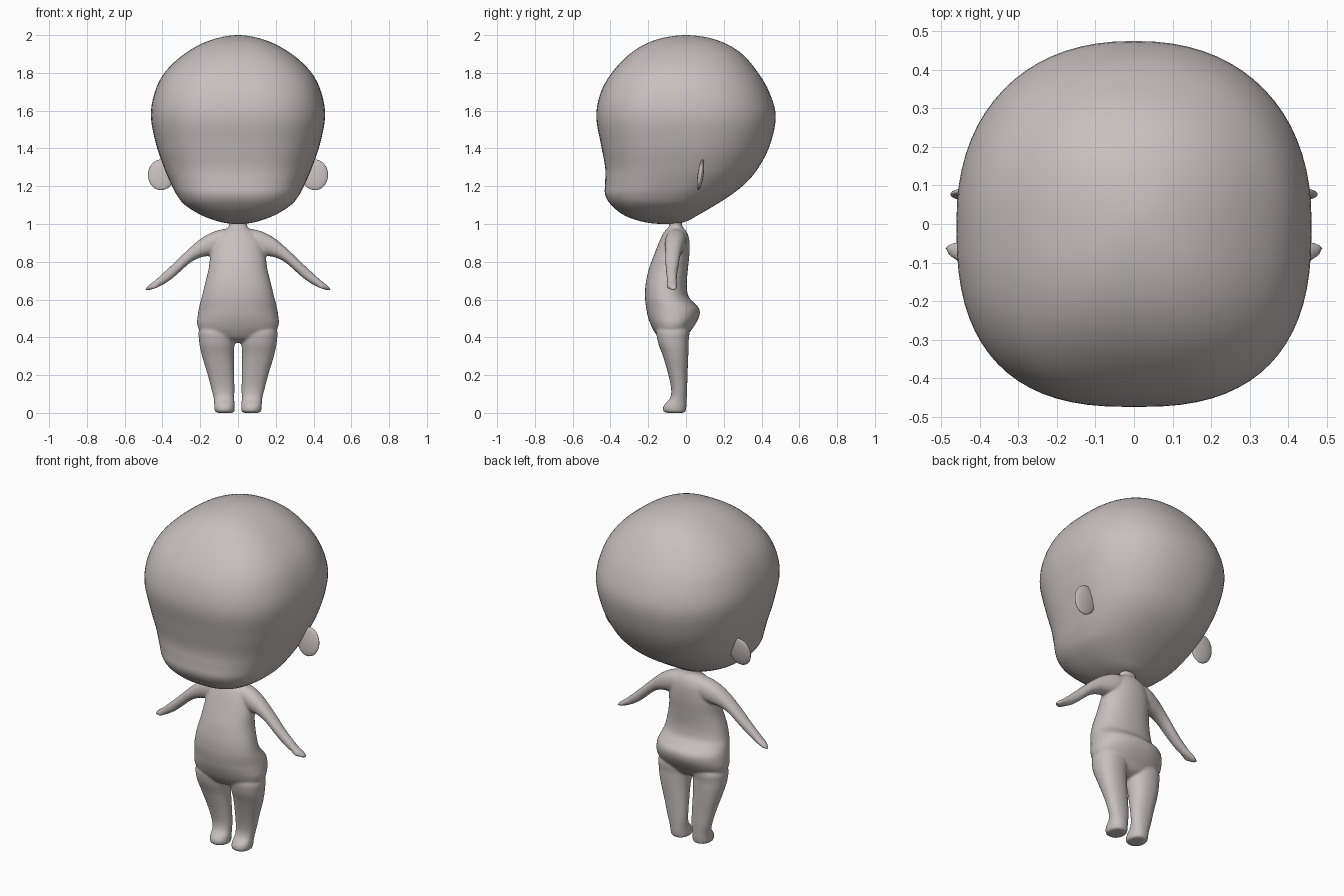
import bpy, bmesh, math
from mathutils import Matrix, Vector

if "Cube" in bpy.data.objects:
    bpy.data.objects.remove(bpy.data.objects["Cube"])

skin = bpy.data.materials.new("soft_pinkish_grey")
skin.diffuse_color = (0.58, 0.52, 0.52, 1)
skin.use_nodes = True
skin.node_tree.nodes["Principled BSDF"].inputs["Base Color"].default_value = skin.diffuse_color


def smooth_rows(rows, steps):
    """Catmull-Rom through the section rows, rounded over both poles."""
    def mirrored(r):
        return (r[0], r[1], -r[2], r[4], r[3])
    pts = [mirrored(rows[1])] + rows + [mirrored(rows[-2])]
    out = []
    for i in range(1, len(pts) - 2):
        for s in range(steps):
            t = s / steps
            out.append([0.5 * (2 * b + (c - a) * t + (2 * a - 5 * b + 4 * c - d) * t * t
                               + (3 * b - a - 3 * c + d) * t ** 3)
                        for a, b, c, d in zip(*pts[i - 1:i + 3])])
    return out + [list(rows[-1])]


def loft(bm, rows, place, segs=48, steps=5, n_front=2.2, n_back=2.2):
    """Rows: position, centre a, half width a, low b, high b."""
    rows = smooth_rows(rows, steps)
    rings = []
    for k, (t, ca, ha, lo, hi) in enumerate(rows):
        mid, hb = (lo + hi) / 2, (hi - lo) / 2
        if k in (0, len(rows) - 1):
            rings.append([bm.verts.new(place(t, ca, mid))])
            continue
        ring = []
        for j in range(segs):
            u = 2 * math.pi * j / segs
            c, s = math.cos(u), math.sin(u)
            e = 2 / (n_front if s < 0 else n_back)
            ring.append(bm.verts.new(place(t, ca + ha * math.copysign(abs(c) ** e, c),
                                           mid + hb * math.copysign(abs(s) ** e, s))))
        rings.append(ring)
    for p, q in zip(rings, rings[1:]):
        for j in range(segs):
            k = (j + 1) % segs
            if len(p) == 1:
                bm.faces.new((p[0], q[k], q[j]))
            elif len(q) == 1:
                bm.faces.new((p[j], p[k], q[0]))
            else:
                bm.faces.new((p[j], p[k], q[k], q[j]))


def ellipsoid(bm, centre, radii, tilt, axis):
    m = (Matrix.Translation(Vector(centre)) @ Matrix.Rotation(tilt, 4, axis)
         @ Matrix.Diagonal((*radii, 1)))
    bmesh.ops.create_uvsphere(bm, u_segments=32, v_segments=20, radius=1, matrix=m)


def finish(name, bm):
    bmesh.ops.recalc_face_normals(bm, faces=bm.faces)
    for f in bm.faces:
        f.smooth = True
    me = bpy.data.meshes.new(name)
    bm.to_mesh(me)
    bm.free()
    me.materials.append(skin)
    ob = bpy.data.objects.new(name, me)
    bpy.context.collection.objects.link(ob)
    return ob


def upright(t, a, b):
    return (a, b, t)


# Head: big rounded skull, flat brow-to-mouth front, small chin
bm = bmesh.new()
loft(bm, [
    (1.00, 0, 0, -.11, -.11), (1.01, 0, .09, -.22, -.01), (1.045, 0, .19, -.325, .06),
    (1.10, 0, .28, -.395, .155), (1.155, 0, .325, -.428, .24), (1.22, 0, .358, -.428, .32),
    (1.30, 0, .392, -.428, .385), (1.42, 0, .433, -.45, .445), (1.57, 0, .461, -.475, .475),
    (1.70, 0, .44, -.45, .44), (1.81, 0, .382, -.385, .375), (1.91, 0, .27, -.285, .285),
    (1.975, 0, .14, -.16, .16), (2.00, 0, 0, 0, 0)],
    upright, segs=72, n_front=2.6, n_back=2.25)
finish("head", bm)

# Ears: thin upright discs
for side, label in ((-1, "left"), (1, "right")):
    bm = bmesh.new()
    ellipsoid(bm, (side * .407, .077, 1.26), (.07, .016, .082), math.radians(-8), 'X')
    finish(label + "_ear", bm)

# Body: torso with seat, legs and arms fused into one skin
bm = bmesh.new()
loft(bm, [
    (.37, 0, 0, -.07, -.07), (.39, 0, .11, -.135, -.01), (.43, 0, .195, -.168, .022),
    (.47, 0, .216, -.188, .05), (.51, 0, .214, -.202, .07), (.55, 0, .208, -.21, .071),
    (.585, 0, .2, -.215, .04), (.62, 0, .19, -.217, .012), (.68, 0, .176, -.214, .004),
    (.76, 0, .156, -.197, .01), (.84, 0, .145, -.168, .018), (.91, 0, .125, -.14, .018),
    (.955, 0, .09, -.118, .006), (.985, 0, .05, -.092, -.018), (1.02, 0, .045, -.085, -.025),
    (1.05, 0, 0, -.055, -.055)], upright)
for side in (-1, 1):
    def leg_place(t, a, b, s=side):
        return (s * a, b, max(t, 0))

    def arm_place(t, a, b, s=side):
        return (s * t, a, b)
    loft(bm, [
        (0, .07, 0, -.06, -.06), (.002, .07, .045, -.11, -.008), (.02, .071, .054, -.123, 0),
        (.045, .072, .054, -.114, .003), (.075, .074, .054, -.086, .004),
        (.12, .079, .06, -.078, .006), (.2, .09, .07, -.093, .008), (.3, .106, .084, -.122, .012),
        (.38, .112, .094, -.15, .014), (.45, .11, .09, -.15, .012), (.5, .11, 0, -.07, -.07)],
        leg_place)
    loft(bm, [
        (.02, -.055, 0, .9, .9), (.05, -.055, .05, .85, .968), (.1, -.055, .056, .84, .968),
        (.15, -.06, .053, .832, .95), (.2, -.065, .046, .822, .92), (.25, -.07, .04, .797, .878),
        (.3, -.073, .036, .754, .831), (.35, -.075, .03, .71, .783), (.4, -.075, .026, .677, .737),
        (.44, -.074, .026, .659, .70), (.47, -.069, .021, .65, .678), (.492, -.062, 0, .653, .653)],
        arm_place, segs=32)
    # Thumb
    ellipsoid(bm, (side * .437, -.091, .673), (.026, .011, .012), math.radians(side * 35), 'Y')
body = finish("body", bm)
remesh = body.modifiers.new("fuse", 'REMESH')
remesh.mode = 'VOXEL'
remesh.voxel_size = .007
remesh.use_smooth_shade = True
soften = body.modifiers.new("soften", 'SMOOTH')
soften.factor = .5
soften.iterations = 6
